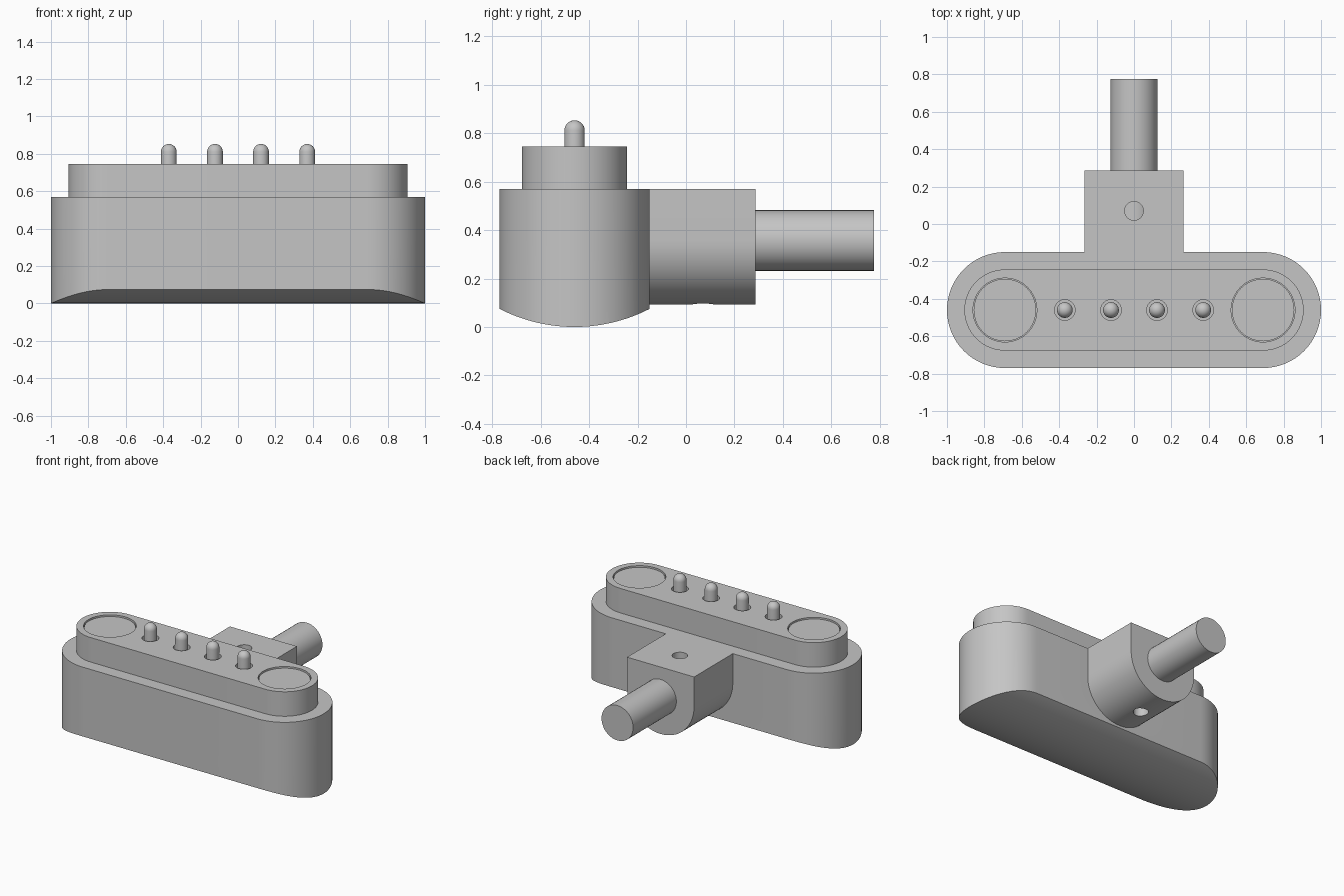
import bpy
import bmesh
import math

if "Cube" in bpy.data.objects:
    bpy.data.objects.remove(bpy.data.objects["Cube"], do_unlink=True)

GREY = (0.56, 0.56, 0.56, 1)
grey = bpy.data.materials.new("plain grey")
grey.use_nodes = True
grey.diffuse_color = GREY
grey.node_tree.nodes["Principled BSDF"].inputs["Base Color"].default_value = GREY

YC = -0.46        # centre line of the connector head
HALF = 0.69       # half length of its straight sides
TOP = 0.57        # top of body and cable boss
AXIS_Z = 0.357    # height of the cable axis


def finish(name, bm):
    bmesh.ops.remove_doubles(bm, verts=bm.verts, dist=1e-5)
    bmesh.ops.recalc_face_normals(bm, faces=bm.faces)
    mesh = bpy.data.meshes.new(name)
    bm.to_mesh(mesh)
    bm.free()
    mesh.materials.append(grey)
    obj = bpy.data.objects.new(name, mesh)
    bpy.context.collection.objects.link(obj)
    return obj


def stadium(name, radius, top, bottom, segs=32):
    """Round-ended block; bottom(dy) gives the underside height."""
    bm = bmesh.new()
    rows = []
    for i in range(segs + 1):
        a = math.pi * (i / segs - 0.5)
        x, dy = HALF + radius * math.cos(a), radius * math.sin(a)
        rows.append([bm.verts.new((s * x, YC + dy, z))
                     for z in (bottom(dy), top) for s in (1, -1)])
    for (a, b, c, d), (e, f, g, h) in zip(rows, rows[1:]):
        for quad in ((a, b, f, e), (a, e, g, c), (b, d, h, f)):
            bm.faces.new(quad)
    for r in (rows[0], rows[-1]):
        bm.faces.new((r[0], r[1], r[3], r[2]))
    bm.faces.new([r[2] for r in rows] + [r[3] for r in reversed(rows)])
    return finish(name, bm)


def lathe(name, profile, location, segs=40):
    """Solid of revolution about z from (radius, height) points."""
    bm = bmesh.new()
    verts = [bm.verts.new((r, 0, z)) for r, z in profile]
    edges = [bm.edges.new(pair) for pair in zip(verts, verts[1:])]
    bmesh.ops.spin(bm, geom=verts + edges, cent=(0, 0, 0), axis=(0, 0, 1),
                   angle=2 * math.pi, steps=segs)
    obj = finish(name, bm)
    obj.location = location
    return obj


def cylinder(name, radius, low, high, x, y):
    return lathe(name, [(0, low), (radius, low), (radius, high), (0, high)], (x, y, 0))


def combine(obj, other, operation):
    mod = obj.modifiers.new(operation.title(), "BOOLEAN")
    mod.operation, mod.solver, mod.object = operation, "EXACT", other
    bpy.context.view_layer.update()
    bpy.context.view_layer.objects.active = obj
    bpy.ops.object.modifier_apply(modifier=mod.name)
    bpy.data.objects.remove(other, do_unlink=True)


# Body with a bowed underside
BOW = 0.678
body = stadium("body", 0.31, TOP, lambda dy: BOW - math.sqrt(BOW ** 2 - dy ** 2))

# Cable boss: square top, round underside
bm = bmesh.new()
R = 0.265
outline = [(R, TOP), (-R, TOP)]
for i in range(33):
    a = math.pi * (1 + i / 32)
    outline.append((R * math.cos(a), AXIS_Z + R * math.sin(a)))
face = bm.faces.new([bm.verts.new((x, -0.3, z)) for x, z in outline])
ext = bmesh.ops.extrude_face_region(bm, geom=[face])
moved = [v for v in ext["geom"] if isinstance(v, bmesh.types.BMVert)]
bmesh.ops.translate(bm, verts=moved, vec=(0, 0.587, 0))
if not face.is_valid or len(bm.faces) < len(outline) + 2:
    bm.faces.new([v for v in bm.verts if v not in moved])
combine(body, finish("cable_boss", bm), "UNION")
combine(body, cylinder("screw_hole", 0.05, -0.1, 0.7, 0, 0.07), "DIFFERENCE")

# Raised contact plate with magnet pockets and pin wells
PLATE = 0.745
plate = stadium("contact_plate", 0.217, PLATE, lambda dy: 0.54)
PINS = (-0.37, -0.123, 0.123, 0.37)
for x in (-HALF, HALF):
    combine(plate, cylinder("pocket", 0.171, 0.71, 0.8, x, YC), "DIFFERENCE")
for x in PINS:
    combine(plate, cylinder("well", 0.055, 0.65, 0.8, x, YC), "DIFFERENCE")
parts = [body, plate]

# Magnets
for side, x in (("right", -HALF), ("left", HALF)):
    parts.append(cylinder(side + "_magnet", 0.167, 0.70, 0.735, x, YC))

# Domed spring pins
PR, SHOULDER = 0.042, 0.811
dome = [(PR * math.cos(t * math.pi / 16), SHOULDER + PR * math.sin(t * math.pi / 16))
        for t in range(8)]
for n, x in enumerate(PINS, 1):
    profile = [(0, 0.64), (PR, 0.64)] + dome + [(0, SHOULDER + PR)]
    parts.append(lathe(f"contact_pin_{n}", profile, (x, YC, 0)))

# Cable, running on into the boss
cable = cylinder("cable", 0.125, -0.2, 0.775, 0, 0)
cable.rotation_euler.x = -math.pi / 2
cable.location.z = AXIS_Z
parts.append(cable)

# Smooth curved walls, crisp edges
bpy.ops.object.select_all(action="DESELECT")
for obj in parts:
    obj.select_set(True)
bpy.context.view_layer.objects.active = body
bpy.ops.object.shade_smooth_by_angle(angle=math.radians(30))
